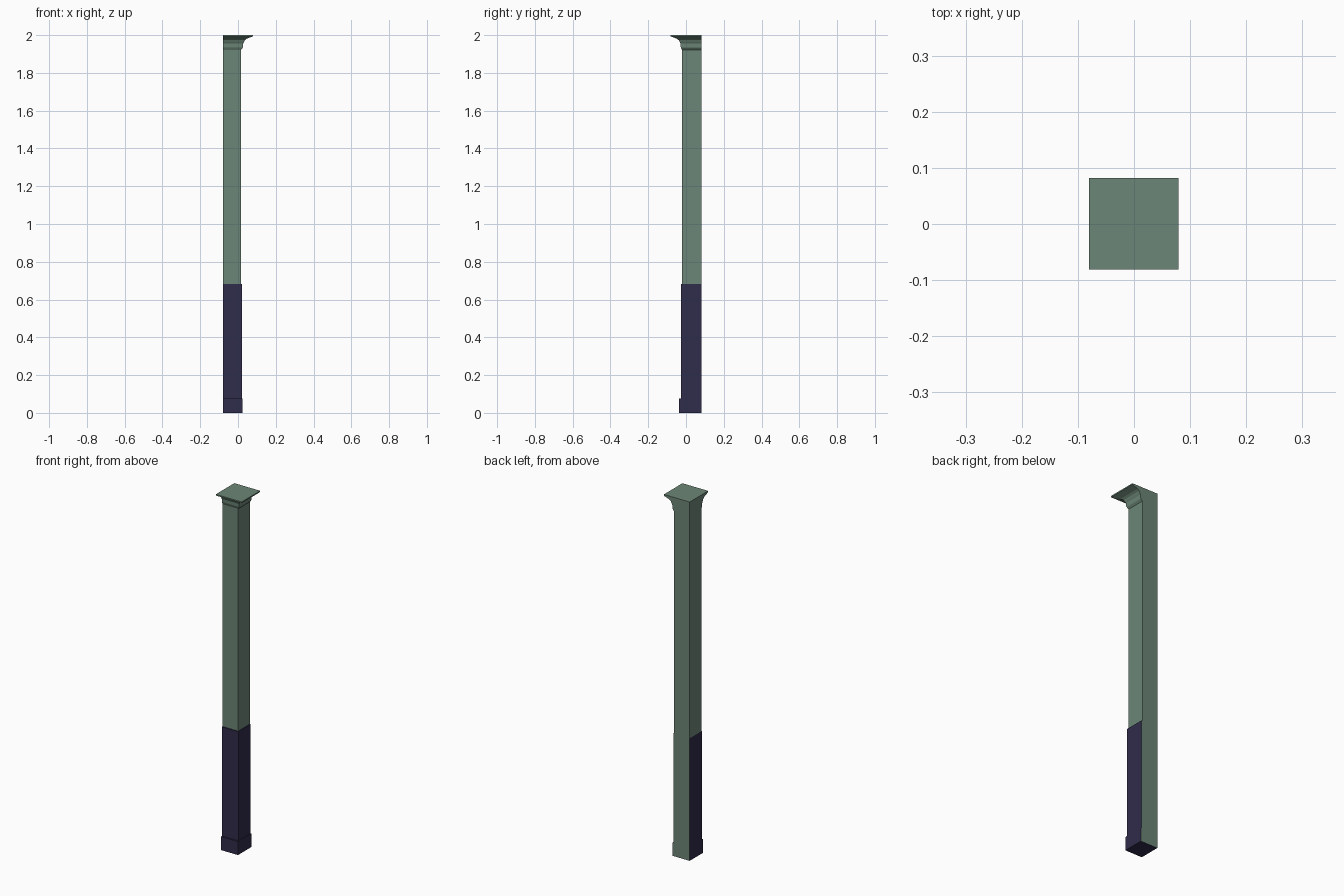
import bpy
import bmesh

cube = bpy.data.objects.get("Cube")
if cube:
    bpy.data.objects.remove(cube, do_unlink=True)


def make_material(name, colour):
    mat = bpy.data.materials.new(name)
    mat.use_nodes = True
    rgba = (*colour, 1.0)
    mat.diffuse_color = rgba
    bsdf = mat.node_tree.nodes["Principled BSDF"]
    bsdf.inputs["Base Color"].default_value = rgba
    bsdf.inputs["Roughness"].default_value = 0.9
    return mat


sage = make_material("sage green", (0.150, 0.238, 0.184))
indigo = make_material("dark indigo", (0.030, 0.025, 0.070))

# The two wall sides are flush; the other two follow the moulding profile
WALL_X, WALL_Y = -0.08, 0.082
DADO_TOP = 0.683

# Profile rows: right edge x, front edge y, height
plinth = [(0.025, -0.036, 0.0), (0.025, -0.036, 0.075)]
dado = [(0.021, -0.027, 0.075), (0.021, -0.027, DADO_TOP)]
shaft = [(0.016, -0.021, DADO_TOP), (0.016, -0.021, 1.922)]
# Crown moulding is given as an outward step from the shaft
crown_steps = [(0.006, 1.932), (0.008, 1.938), (0.009, 1.955),
               (0.014, 1.964), (0.018, 1.973), (0.028, 1.981),
               (0.044, 1.987), (0.061, 1.993), (0.061, 2.0)]
crown = [(0.018 + s, -0.020 - s, z) for s, z in crown_steps]


def loft_post(name, profile):
    bm = bmesh.new()
    rings = [[bm.verts.new((x, y, z)) for x, y in
              ((WALL_X, front), (right, front), (right, WALL_Y), (WALL_X, WALL_Y))]
             for right, front, z in profile]
    for low, high in zip(rings, rings[1:]):
        for i in range(4):
            j = (i + 1) % 4
            # Ledges collapse to nothing along the flush wall sides
            quad = (low[i], low[j], high[j], high[i])
            bm.faces.new(quad)
    bm.faces.new(rings[0][::-1])
    bm.faces.new(rings[-1])
    bmesh.ops.remove_doubles(bm, verts=bm.verts, dist=0.00001)
    bmesh.ops.dissolve_degenerate(bm, edges=bm.edges, dist=0.00001)
    bmesh.ops.recalc_face_normals(bm, faces=bm.faces)
    bm.normal_update()

    # Lower section is indigo except on the back wall side
    for face in bm.faces:
        low_part = face.calc_center_median().z < DADO_TOP + 0.001
        face.material_index = int(low_part and face.normal.y < 0.5)

    mesh = bpy.data.meshes.new(name)
    bm.to_mesh(mesh)
    bm.free()
    mesh.materials.append(sage)
    mesh.materials.append(indigo)
    obj = bpy.data.objects.new(name, mesh)
    bpy.context.collection.objects.link(obj)
    return obj


loft_post("corner_pilaster", plinth + dado + shaft + crown)
